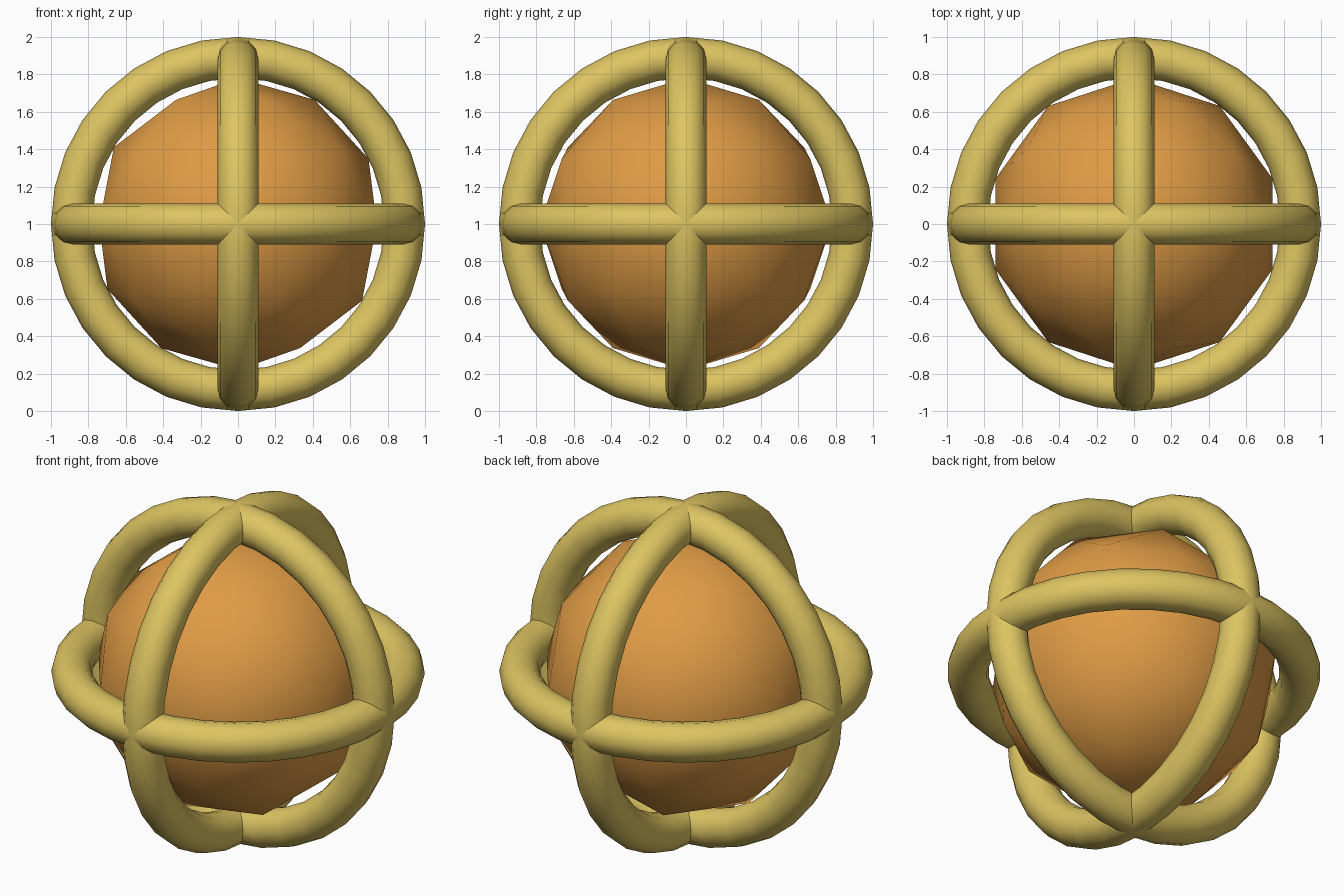
import bpy
from math import pi

cube = bpy.data.objects.get("Cube")
if cube:
    bpy.data.objects.remove(cube, do_unlink=True)


def make_material(name, colour):
    mat = bpy.data.materials.new(name)
    mat.use_nodes = True
    mat.diffuse_color = colour
    mat.node_tree.nodes["Principled BSDF"].inputs["Base Color"].default_value = colour
    return mat


def finish(name, mat):
    obj = bpy.context.object
    obj.name = name
    obj.data.materials.append(mat)
    bpy.ops.object.shade_smooth()


gold = make_material("pale gold", (0.72, 0.55, 0.12, 1))
orange = make_material("warm orange", (0.74, 0.33, 0.06, 1))
centre = (0, 0, 1)

# Faceted core with smooth shading
bpy.ops.mesh.primitive_ico_sphere_add(subdivisions=2, radius=0.78, location=centre)
finish("core_ball", orange)

# Three rings crossing at right angles
rings = {
    "level_ring": (0, 0, 0),
    "front_ring": (pi / 2, 0, 0),
    "side_ring": (0, pi / 2, 0),
}
for name, turn in rings.items():
    bpy.ops.mesh.primitive_torus_add(
        major_segments=32, minor_segments=12,
        major_radius=0.89, minor_radius=0.11,
        location=centre, rotation=turn)
    finish(name, gold)
